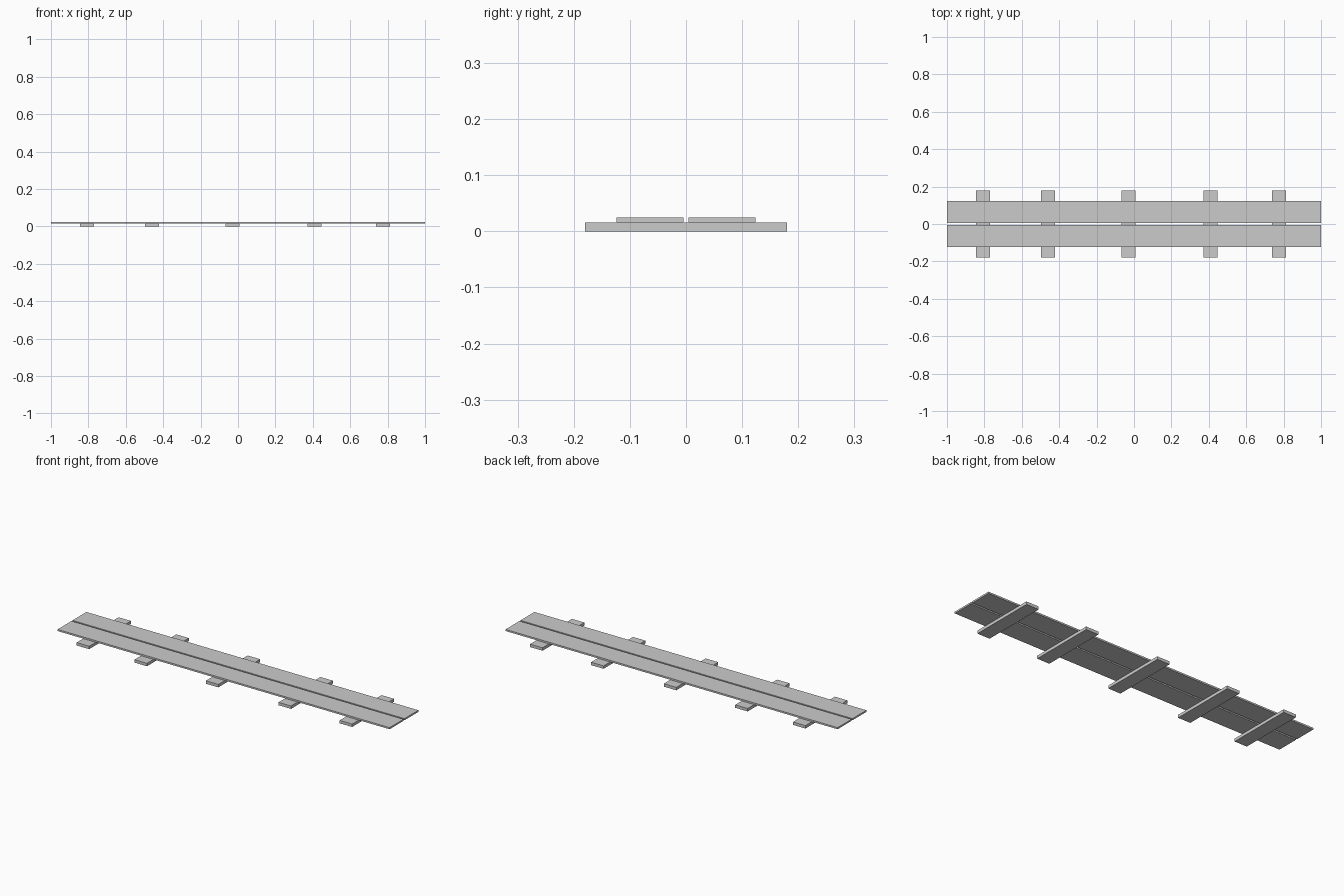
import bpy

if "Cube" in bpy.data.objects:
    bpy.data.objects.remove(bpy.data.objects["Cube"])


def box(name, x, y, z):
    """Box spanning the given (min, max) ranges."""
    spans = (x, y, z)
    bpy.ops.mesh.primitive_cube_add(size=1)
    ob = bpy.context.object
    ob.name = name
    for v in ob.data.vertices:
        v.co = [lo + (c + 0.5) * (hi - lo) for c, (lo, hi) in zip(v.co, spans)]
    return ob


HALF_W = 0.0375     # half width of a cross beam
BEAM_TOP = 0.016
PLANK_TOP = 0.025

# Unevenly spaced cross beams on the ground
for i, cx in enumerate((-0.808, -0.46, -0.03, 0.408, 0.776)):
    box(f"cross_beam_{i + 1}", (cx - HALF_W, cx + HALF_W), (-0.18, 0.18), (0, BEAM_TOP))

# Two long planks with a narrow gap between them
box("front_plank", (-1, 1), (-0.124, -0.0045), (BEAM_TOP, PLANK_TOP))
box("back_plank", (-1, 1), (0.0045, 0.124), (BEAM_TOP, PLANK_TOP))
